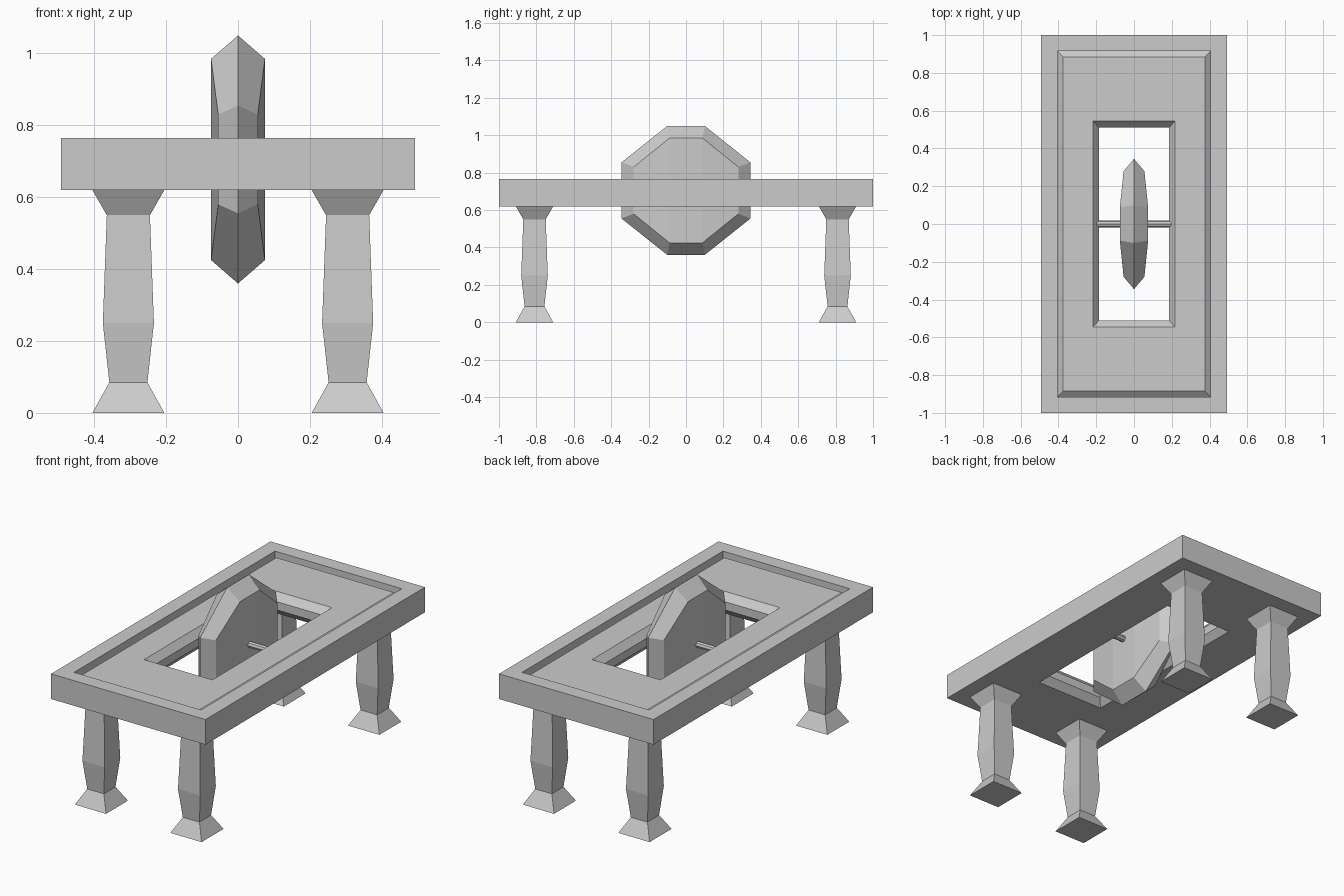
import bpy
import bmesh
from mathutils import Matrix

default_cube = bpy.data.objects.get("Cube")
if default_cube:
    bpy.data.objects.remove(default_cube, do_unlink=True)

stone = bpy.data.materials.new("light_grey_stone")
stone.use_nodes = True
GREY = (0.6, 0.6, 0.6, 1.0)
stone.diffuse_color = GREY
stone.node_tree.nodes["Principled BSDF"].inputs["Base Color"].default_value = GREY


def finish(name, bm, location=(0, 0, 0)):
    bmesh.ops.recalc_face_normals(bm, faces=bm.faces)
    mesh = bpy.data.meshes.new(name)
    bm.to_mesh(mesh)
    bm.free()
    mesh.materials.append(stone)
    obj = bpy.data.objects.new(name, mesh)
    obj.location = location
    bpy.context.collection.objects.link(obj)
    return obj


def bridge(bm, a, b):
    for i in range(len(a)):
        j = (i + 1) % len(a)
        bm.faces.new((a[i], a[j], b[j], b[i]))


def rectangle_stack(name, sections, closed=False, location=(0, 0, 0)):
    """Join rectangles given as (half x, half y, z); closed makes a frame."""
    bm = bmesh.new()
    rings = [[bm.verts.new((sx * hx, sy * hy, z))
              for sx, sy in ((-1, -1), (1, -1), (1, 1), (-1, 1))]
             for hx, hy, z in sections]
    for a, b in zip(rings, rings[1:]):
        bridge(bm, a, b)
    if closed:
        bridge(bm, rings[-1], rings[0])
    else:
        bm.faces.new(rings[0])
        bm.faces.new(rings[-1])
    return finish(name, bm, location)


# Table top: raised rim, bevelled inner panel, opening chamfered on both sides
rectangle_stack("table_top", [
    (0.493, 1.0, 0.62), (0.493, 1.0, 0.765),
    (0.405, 0.915, 0.765), (0.405, 0.915, 0.722),
    (0.375, 0.885, 0.747), (0.218, 0.545, 0.747),
    (0.185, 0.51, 0.707), (0.185, 0.51, 0.66),
    (0.218, 0.545, 0.62)], closed=True)

# Four flared square legs
LEG = [(0.1, 0), (0.053, 0.085), (0.071, 0.25), (0.06, 0.55), (0.1, 0.62)]
for y, end in ((-0.81, "front"), (0.81, "back")):
    for x, side in ((0.305, "left"), (-0.305, "right")):
        rectangle_stack(f"{end}_{side}_leg", [(r, r, z) for r, z in LEG],
                        location=(x, y, 0))

# Grinding wheel: octagonal outer ridge with domed side faces
AXLE_Z = 0.705


def octagon(bm, wide, narrow, tall, short, x_mid, x_side):
    quarter = [(narrow, tall, x_mid), (wide, short, x_side)]
    pts = [(y, z, x) for y, z, x in quarter]
    pts += [(y, -z, x) for y, z, x in reversed(quarter)]
    pts += [(-y, z, x) for y, z, x in reversed(pts)]
    return [bm.verts.new((x, y, z)) for y, z, x in pts]


bm = bmesh.new()
ridge = octagon(bm, 0.345, 0.1, 0.345, 0.15, 0, 0)
for s in (1, -1):
    rim = octagon(bm, 0.28, 0.088, 0.28, 0.125, 0.075 * s, 0.055 * s)
    bridge(bm, ridge, rim)
    bm.faces.new(rim[0:4])
    bm.faces.new(rim[4:8])
    bm.faces.new((rim[0], rim[3], rim[4], rim[7]))
finish("grinding_wheel", bm, (0, 0, AXLE_Z))

# Axle spanning the opening
bm = bmesh.new()
bmesh.ops.create_cone(bm, cap_ends=True, segments=8, radius1=0.018,
                      radius2=0.018, depth=0.4,
                      matrix=Matrix.Rotation(1.5708, 4, "Y"))
finish("axle", bm, (0, 0, AXLE_Z))
